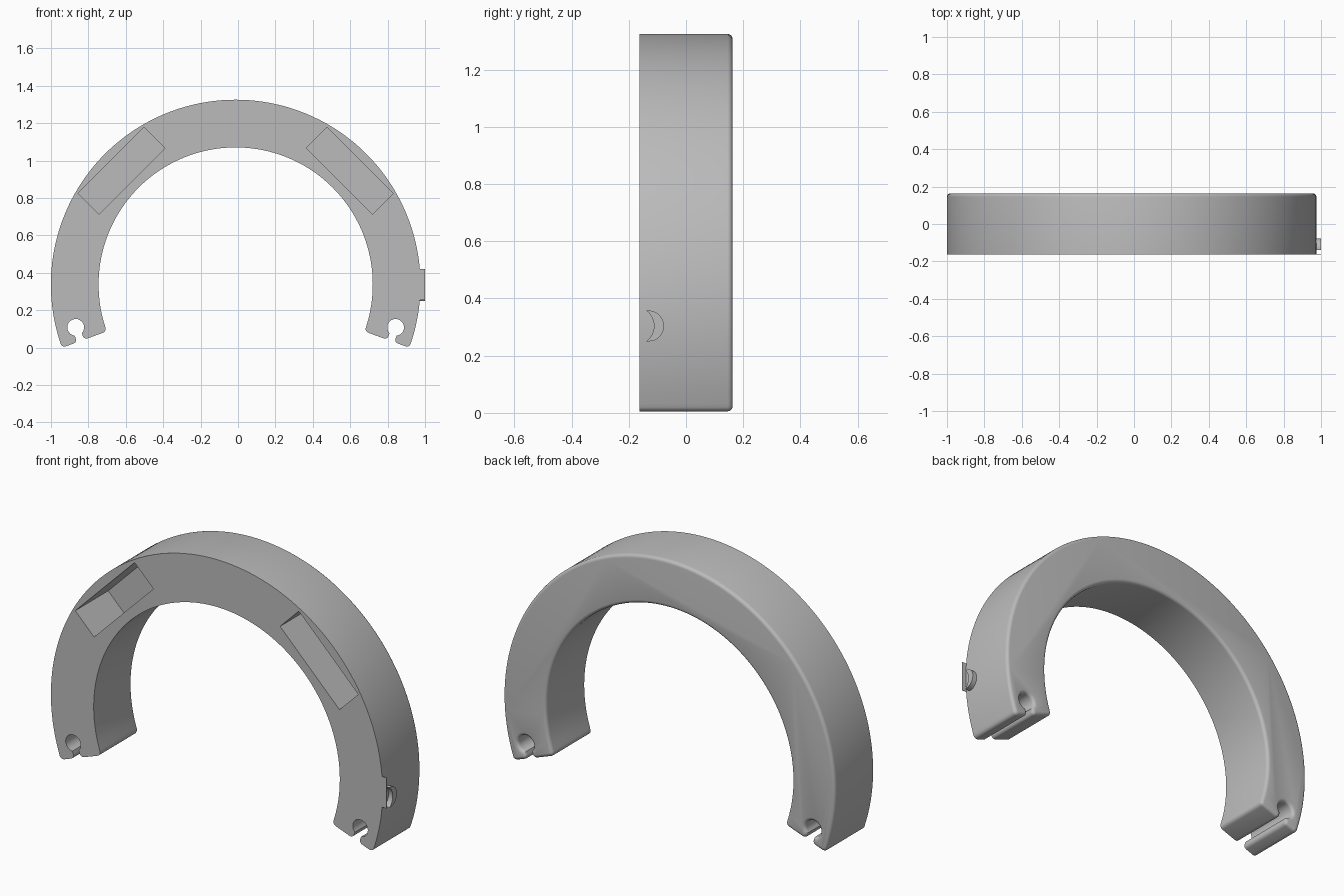
import bpy, bmesh
from math import sin, cos, radians, atan2, degrees, sqrt
from mathutils import Matrix, Vector

if "Cube" in bpy.data.objects:
    bpy.data.objects.remove(bpy.data.objects["Cube"])

CX, CZ = -0.0125, 0.337        # ring centre
R_OUT, R_IN = 0.988, 0.733
FRONT, BACK = -0.163, 0.163
END = radians(20)              # ends stop this far below the horizontal

grey = bpy.data.materials.new("plain_grey")
grey.use_nodes = True
grey.diffuse_color = (0.5, 0.5, 0.5, 1)
grey.node_tree.nodes["Principled BSDF"].inputs["Base Color"].default_value = (0.5, 0.5, 0.5, 1)


def arc(cx, cy, r, a0, a1, n):
    """Points along an arc, angles in degrees."""
    angles = [radians(a0 + (a1 - a0) * i / n) for i in range(n + 1)]
    return [(cx + r * cos(a), cy + r * sin(a)) for a in angles]


def make_object(name, bm):
    bmesh.ops.recalc_face_normals(bm, faces=bm.faces)
    mesh = bpy.data.meshes.new(name)
    bm.to_mesh(mesh)
    bm.free()
    mesh.materials.append(grey)
    obj = bpy.data.objects.new(name, mesh)
    bpy.context.collection.objects.link(obj)
    return obj


def prism(points, direction):
    """Solid from a flat outline pushed along a direction."""
    bm = bmesh.new()
    face = bm.faces.new([bm.verts.new(p) for p in points])
    out = bmesh.ops.extrude_face_region(bm, geom=[face])
    moved = [g for g in out["geom"] if isinstance(g, bmesh.types.BMVert)]
    bmesh.ops.translate(bm, verts=moved, vec=direction)
    return bm


def end_outline():
    """Right end: rounded corners, with a bore opening through a slot (radius, tangent)."""
    corner, lip, slot, bore = 0.022, 0.02, 0.02, 0.045
    mid, depth = 0.882, -0.077
    neck = degrees(atan2(sqrt(bore ** 2 - slot ** 2), slot))
    pts = arc(R_OUT - corner, -corner, corner, 0, 90, 6)
    pts += arc(mid + slot + lip, -lip, lip, 90, 180, 6)
    pts += arc(mid, depth, bore, neck, -180 - neck, 18)
    pts += arc(mid - slot - lip, -lip, lip, 0, 90, 6)
    pts += arc(R_IN + corner, -corner, corner, 90, 180, 6)
    return [(r * cos(END) - s * sin(END), -r * sin(END) - s * cos(END)) for r, s in pts]


# Open ring: one outline pushed back, with the rear rim rounded
right = end_outline()
left = [(-x, z) for x, z in reversed(right)]
inner = arc(0, 0, R_IN, -17.5, 197.5, 96)
outer = arc(0, 0, R_OUT, 197.9, -17.9, 96)
outline = right + inner + left + outer
bm = prism([(CX + x, FRONT, CZ + z) for x, z in outline], (0, BACK - FRONT, 0))
rim = [e for e in bm.edges if all(v.co.y > 0 for v in e.verts)]
bmesh.ops.bevel(bm, geom=rim, offset=0.018, segments=4, profile=0.5,
                affect='EDGES', clamp_overlap=False)
ring = make_object("open_ring", bm)

# Two slanted rectangular pockets sunk into the front
for side in (-1, 1):
    bm = bmesh.new()
    bmesh.ops.create_cube(bm, size=1)
    bmesh.ops.scale(bm, vec=(0.5, 0.56, 0.158), verts=bm.verts)
    place = Matrix.Translation((CX + side * 0.61, FRONT, 0.945))
    bmesh.ops.transform(bm, verts=bm.verts,
                        matrix=place @ Matrix.Rotation(side * radians(45), 4, 'Y'))
    cutter = make_object("pocket_cutter", bm)
    cutter.hide_render = True
    cut = ring.modifiers.new("pocket", 'BOOLEAN')
    cut.operation, cut.solver, cut.object = 'DIFFERENCE', 'EXACT', cutter
    bpy.context.view_layer.objects.active = ring
    bpy.ops.object.modifier_apply(modifier=cut.name)
    bpy.data.objects.remove(cutter)

# Crescent boss on the left flank
crescent = arc(-0.131, 0.304, 0.054, -97, 97, 20) + arc(-0.18, 0.304, 0.068, 52, -52, 12)
boss = make_object("crescent_boss", prism([(0.95, y, z) for y, z in crescent], (0.05, 0, 0)))

# Thin tab beside the boss, flush with the front
tab_shape = [(0.95, 0.255), (1.0, 0.255), (1.0, 0.42), (0.95, 0.42)]
make_object("front_tab", prism([(x, FRONT, z) for x, z in tab_shape], (0, 0.002, 0)))

# Smooth curves, crisp corners
bpy.ops.object.select_all(action='DESELECT')
for obj in (ring, boss):
    obj.select_set(True)
bpy.context.view_layer.objects.active = ring
bpy.ops.object.shade_smooth_by_angle(angle=radians(30))
